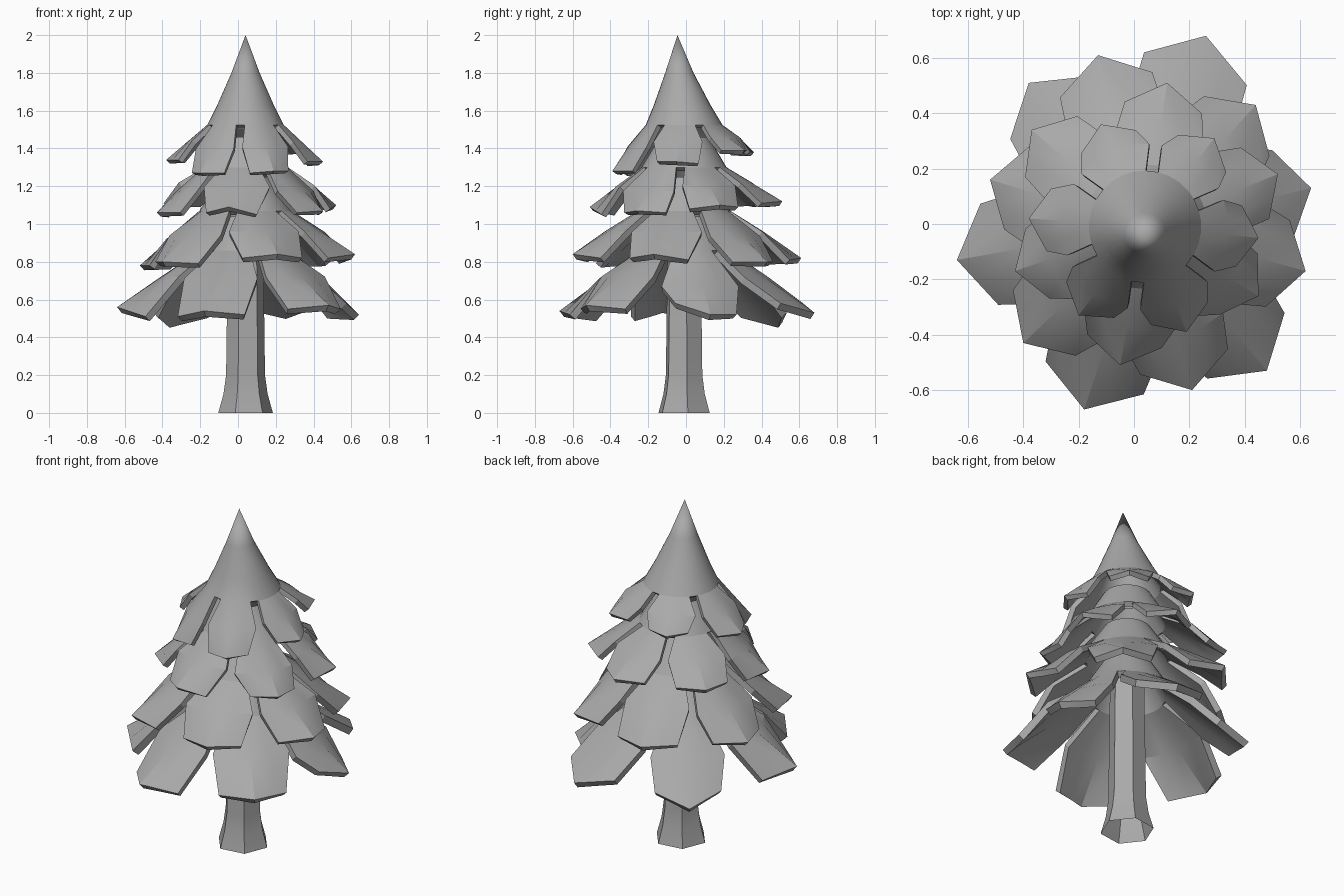
import bpy, bmesh
from math import radians, degrees, atan2, hypot, cos, sin

cube = bpy.data.objects.get("Cube")
if cube:
    bpy.data.objects.remove(cube)

grey = bpy.data.materials.new("plain grey")
grey.use_nodes = True
grey.diffuse_color = (0.4, 0.4, 0.4, 1)
grey.node_tree.nodes["Principled BSDF"].inputs["Base Color"].default_value = (0.4, 0.4, 0.4, 1)

AXIS = (0.04, -0.01)
STEPS = (-1, -0.5, 0, 0.5, 1)
SLOT = 0.023  # half width of the slots between petals


def polar(bm, angle, r, z, lean=0):
    a = radians(angle)
    return bm.verts.new((AXIS[0] + r * cos(a), AXIS[1] - lean + r * sin(a), z))


def bridge(bm, upper, lower):
    for i in range(len(upper) - 1):
        bm.faces.new((upper[i], lower[i], lower[i + 1], upper[i + 1]))


def finish(bm, name, smooth_angle, thickness=0):
    bmesh.ops.remove_doubles(bm, verts=bm.verts, dist=0.0005)
    bmesh.ops.recalc_face_normals(bm, faces=bm.faces)
    mesh = bpy.data.meshes.new(name)
    bm.to_mesh(mesh)
    bm.free()
    mesh.materials.append(grey)
    ob = bpy.data.objects.new(name, mesh)
    bpy.context.collection.objects.link(ob)
    bpy.ops.object.select_all(action='DESELECT')
    ob.select_set(True)
    bpy.context.view_layer.objects.active = ob
    if thickness:
        # Normals outward, then thicken inward
        if sum(p.normal.z for p in mesh.polygons) < 0:
            mesh.flip_normals()
        mod = ob.modifiers.new("thickness", 'SOLIDIFY')
        mod.thickness = thickness
        mod.offset = -1
        bpy.ops.object.modifier_apply(modifier=mod.name)
    bpy.ops.object.shade_smooth_by_angle(angle=radians(smooth_angle))


def tier(name, collar, bend, tips, thickness):
    """Collar rows (radius, height, lean), slotted cone to the bend radius, then petals.

    Each tip is (x, y, z, drop of the corner before it, drop of the corner after it).
    """
    bm = bmesh.new()
    petals = [(degrees(atan2(t[1] - AXIS[1], t[0] - AXIS[0])),
               hypot(t[0] - AXIS[0], t[1] - AXIS[1])) + t[2:] for t in tips]
    n = len(petals)
    spans = [((p[0] - petals[i - 1][0]) % 360 / 2, (petals[(i + 1) % n][0] - p[0]) % 360 / 2)
             for i, p in enumerate(petals)]

    def fan(i, r):
        """Directions across one petal at radius r, leaving a straight slot."""
        gap = degrees(SLOT / r)
        lo, hi = spans[i]
        return [petals[i][0] + s * ((lo if s < 0 else hi) - gap) for s in STEPS]

    # Collar, closed around the axis
    r0, z0 = collar[-1][:2]
    angles = [a for i in range(n) for a in fan(i, r0)]
    rows = [[polar(bm, a, *row) for a in angles] for row in collar]
    for up, down in zip(rows, rows[1:]):
        bridge(bm, up + up[:1], down + down[:1])

    # Petals: cone part to the bend, then two flat halves meeting in a ridge
    for i, (a, r, z, before, after) in enumerate(petals):
        base = rows[-1][i * 5:i * 5 + 5]
        bend_z = z0 + (z - z0) * (bend - r0) / (r - r0)
        corner = [polar(bm, b, bend, bend_z) for b in fan(i, bend)]
        mid, left, right = (polar(bm, a, r, z),
                            polar(bm, a - 18, r * 0.87, z - before),
                            polar(bm, a + 18, r * 0.87, z - after))
        end = [left, bm.verts.new((left.co + mid.co) / 2), mid,
               bm.verts.new((right.co + mid.co) / 2), right]
        bridge(bm, base, corner)
        bridge(bm, corner, end)
    finish(bm, name, 18, thickness)


# Foliage tiers
tier("top_foliage",
     [(0.0001, 2.0, 0.035), (0.075, 1.8, 0.025), (0.15, 1.63, 0.01), (0.203, 1.525, 0)],
     0.3,
     [(.29, .31, 1.39, 0, 0), (-.12, .36, 1.38, 0, 0), (-.38, .02, 1.34, 0, 0),
      (-.20, -.33, 1.27, 0, 0), (.19, -.39, 1.28, .01, 0), (.45, -.05, 1.33, 0, .01)], 0.028)
tier("upper_foliage", [(0.13, 1.46), (0.225, 1.3)], 0.365,
     [(.52, .18, 1.10, .02, .01), (.12, .51, 1.12, .01, .01), (-.37, .34, 1.12, .01, .01),
      (-.43, -.17, 1.06, .01, 0), (-.05, -.51, 1.09, .03, .04), (.45, -.26, 1.07, .01, .01)], 0.03)
tier("middle_foliage", [(0.13, 1.25), (0.245, 1.07)], 0.42,
     [(.44, .43, .80, 0, 0), (-.13, .61, .82, .01, .01), (-.52, .16, .78, 0, 0),
      (-.40, -.43, .80, 0, .01), (.21, -.60, .84, .02, .02), (.62, -.17, .84, .02, .03)], 0.035)
tier("lower_foliage", [(0.13, 1.04), (0.24, 0.86)], 0.45,
     [(.64, .13, .52, -.06, 0), (.26, .68, .53, -.05, -.05), (-.38, .51, .48, -.05, -.05),
      (-.64, -.13, .56, .03, .05), (-.18, -.67, .54, .03, .02), (.48, -.53, .57, .02, .02)], 0.04)

# Six-sided trunk with a flared foot, open underneath
bm = bmesh.new()
rings = [[polar(bm, 8 + 60 * k, r, z) for k in range(6)]
         for r, z in ((0.146, 0), (0.118, 0.1), (0.104, 0.2), (0.092, 1.1))]
for low, high in zip(rings, rings[1:]):
    bridge(bm, high + high[:1], low + low[:1])
bm.faces.new(rings[-1])
finish(bm, "trunk", 15)
